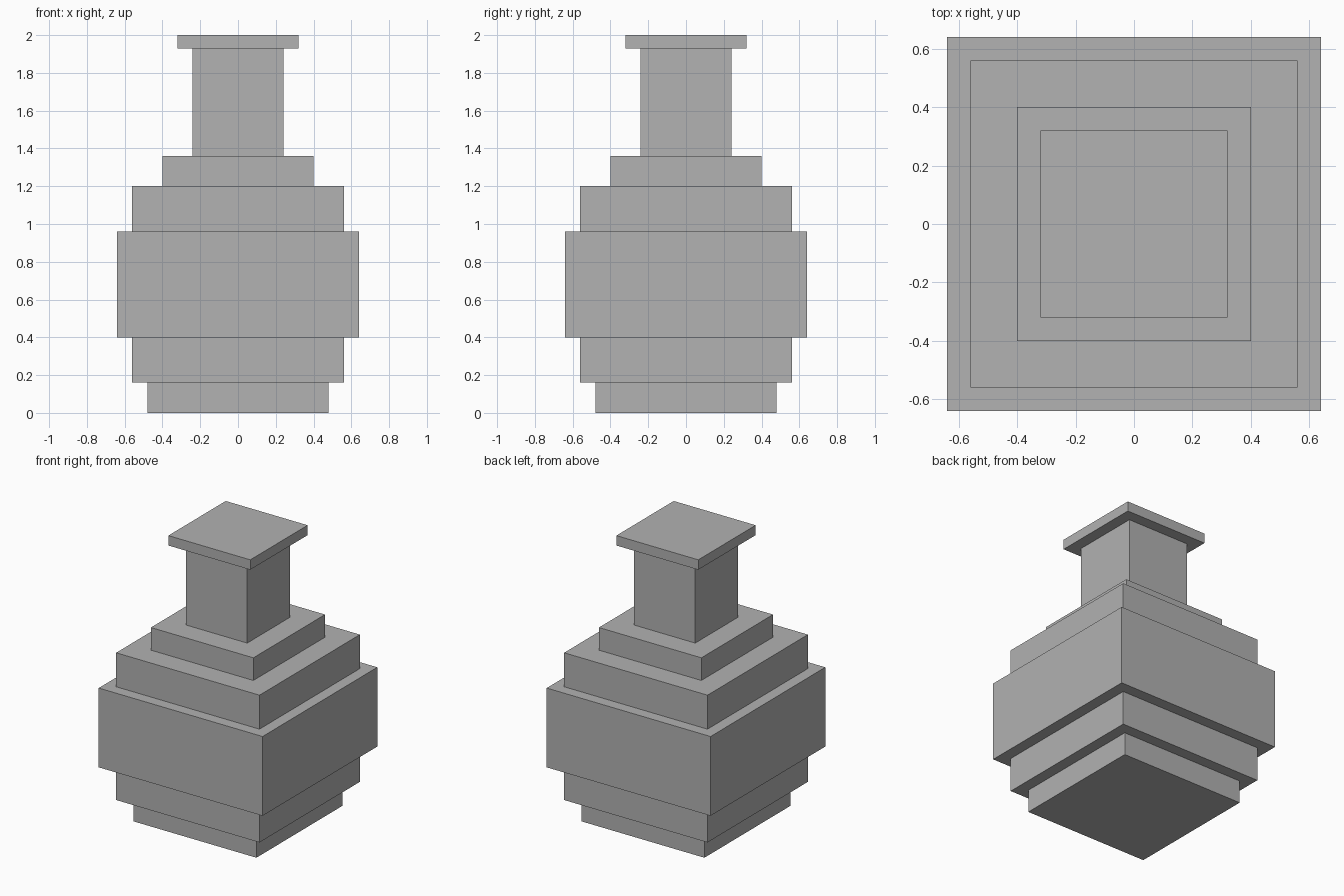
import bpy

cube = bpy.data.objects.get("Cube")
if cube:
    bpy.data.objects.remove(cube, do_unlink=True)

# Single plain grey
grey = bpy.data.materials.new("plain_grey")
grey.use_nodes = True
colour = (0.445, 0.445, 0.445, 1.0)
grey.diffuse_color = colour
grey.node_tree.nodes["Principled BSDF"].inputs["Base Color"].default_value = colour


def square_tier(name, half_width, bottom, top):
    """Square block centred on the vertical axis."""
    bpy.ops.mesh.primitive_cube_add(size=1, location=(0, 0, (bottom + top) / 2))
    tier = bpy.context.object
    tier.name = name
    tier.data.name = name
    tier.scale = (2 * half_width, 2 * half_width, top - bottom)
    bpy.ops.object.transform_apply(location=False, rotation=False, scale=True)
    tier.data.materials.append(grey)


# Stacked tiers from the foot up: name, half width, top height
tiers = [
    ("foot", 0.48, 0.16),
    ("lower_belly", 0.56, 0.40),
    ("belly", 0.64, 0.96),
    ("upper_belly", 0.56, 1.20),
    ("shoulder", 0.40, 1.36),
    ("neck", 0.24, 1.93),
    ("rim", 0.32, 2.0),
]

bottom = 0.0
for name, half_width, top in tiers:
    square_tier(name, half_width, bottom, top)
    bottom = top
